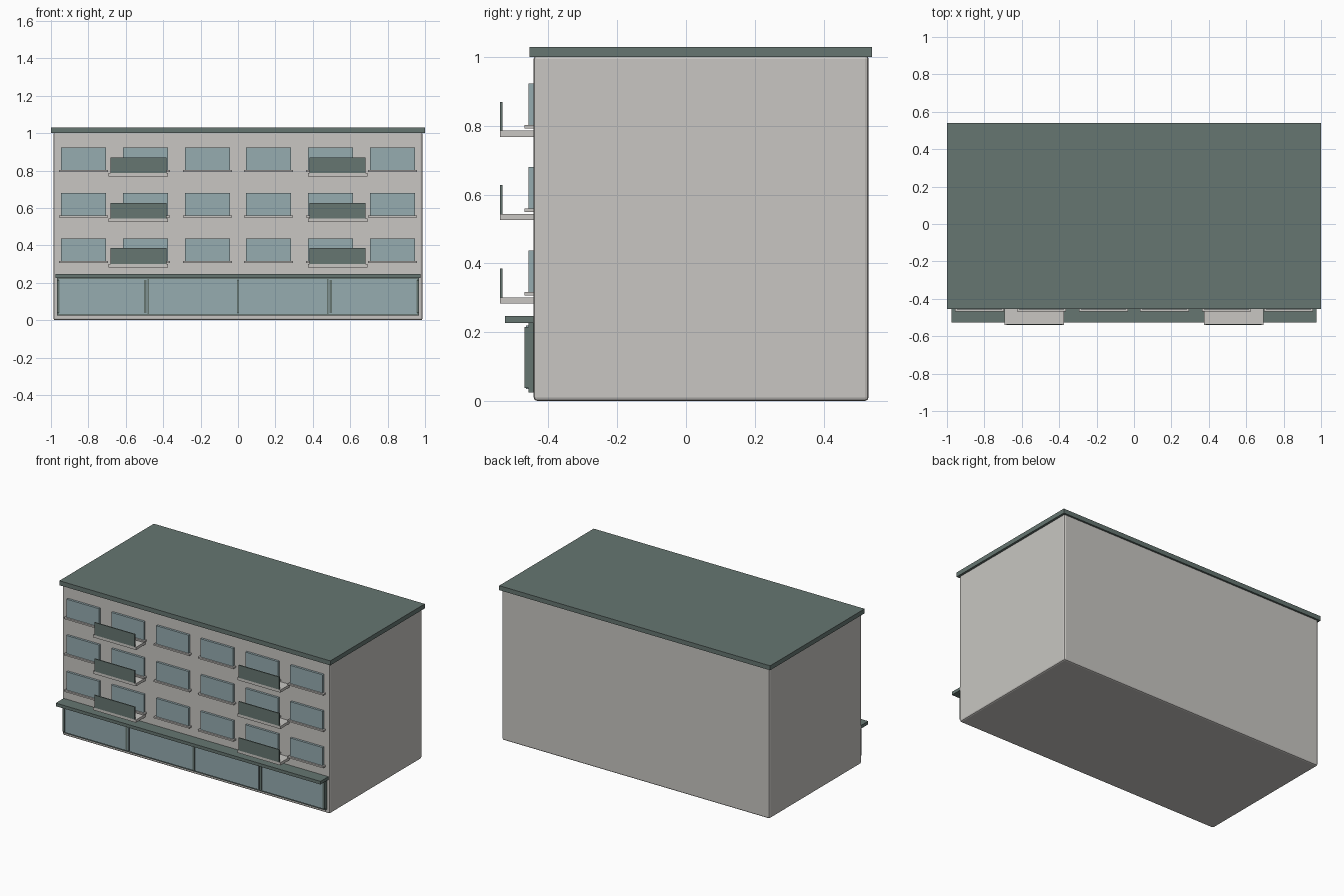
import bpy
import bmesh
from mathutils import Vector

if "Cube" in bpy.data.objects:
    bpy.data.objects.remove(bpy.data.objects["Cube"])


def material(name, rgb):
    m = bpy.data.materials.new(name)
    m.diffuse_color = (*rgb, 1)
    m.use_nodes = True
    m.node_tree.nodes["Principled BSDF"].inputs["Base Color"].default_value = m.diffuse_color
    return m


WALL = material("warm_grey_wall", (0.58, 0.565, 0.54))
GREEN = material("dark_grey_green", (0.133, 0.18, 0.165))
GLASS = material("pale_blue_glass", (0.305, 0.413, 0.434))


def box(name, x, y, z, mat, bevel=0.0):
    """Box spanning the (min, max) ranges x, y and z."""
    lo, hi = Vector((x[0], y[0], z[0])), Vector((x[1], y[1], z[1]))
    centre, size = (lo + hi) / 2, hi - lo
    bm = bmesh.new()
    bmesh.ops.create_cube(bm, size=1)
    bmesh.ops.scale(bm, vec=size, verts=bm.verts)
    mesh = bpy.data.meshes.new(name)
    bm.to_mesh(mesh)
    bm.free()
    mesh.materials.append(mat)
    ob = bpy.data.objects.new(name, mesh)
    ob.location = centre
    bpy.context.collection.objects.link(ob)
    if bevel:
        mod = ob.modifiers.new("soft_edges", 'BEVEL')
        mod.width = bevel
        mod.segments = 2
    return ob


def span(centre, width):
    return (centre - width / 2, centre + width / 2)


FRONT = -0.443          # front wall plane
BACK = FRONT + 0.02     # attached parts reach into the wall

# Main block and flat roof
box("building_body", (-0.987, 0.987), (FRONT, 0.531), (0, 1.005), WALL, 0.01)
box("roof_slab", (-1, 1), (-0.455, 0.541), (1.0, 1.03), GREEN)

# Shopfront: backing frame, panes, posts and canopy
box("shop_frame", (-0.967, 0.967), (-0.458, BACK), (0.024, 0.228), GREEN)
for i in range(4):
    box("shop_pane", span(-0.72 + i * 0.48, 0.474), (-0.465, -0.45),
        (0.034, 0.22), GLASS)
for i in range(5):
    box("shop_post", span(-0.96 + i * 0.48 if i in (0, 4) else (i - 2) * 0.495, 0.013),
        (-0.469, -0.45), (0.038, 0.215), GREEN)
box("shop_canopy", (-0.977, 0.977), (-0.526, BACK), (0.226, 0.247), GREEN)

# Three storeys of windows with sills, and two columns of balconies
for floor in range(3):
    z = 0.317 + floor * 0.2425
    for side in (-1, 1):
        for cx in (0.163, 0.495, 0.826):
            box("window", span(side * cx, 0.24), (-0.458, BACK),
                (z, z + 0.121), GLASS)
            box("window_sill", span(side * cx, 0.262), (-0.469, BACK),
                (z - 0.01, z), WALL)
        box("balcony_slab", span(side * 0.533, 0.318), (-0.541, BACK),
            (z - 0.034, z - 0.016), WALL)
        box("balcony_railing", span(side * 0.533, 0.299), (-0.541, -0.534),
            (z - 0.016, z + 0.068), GREEN)
